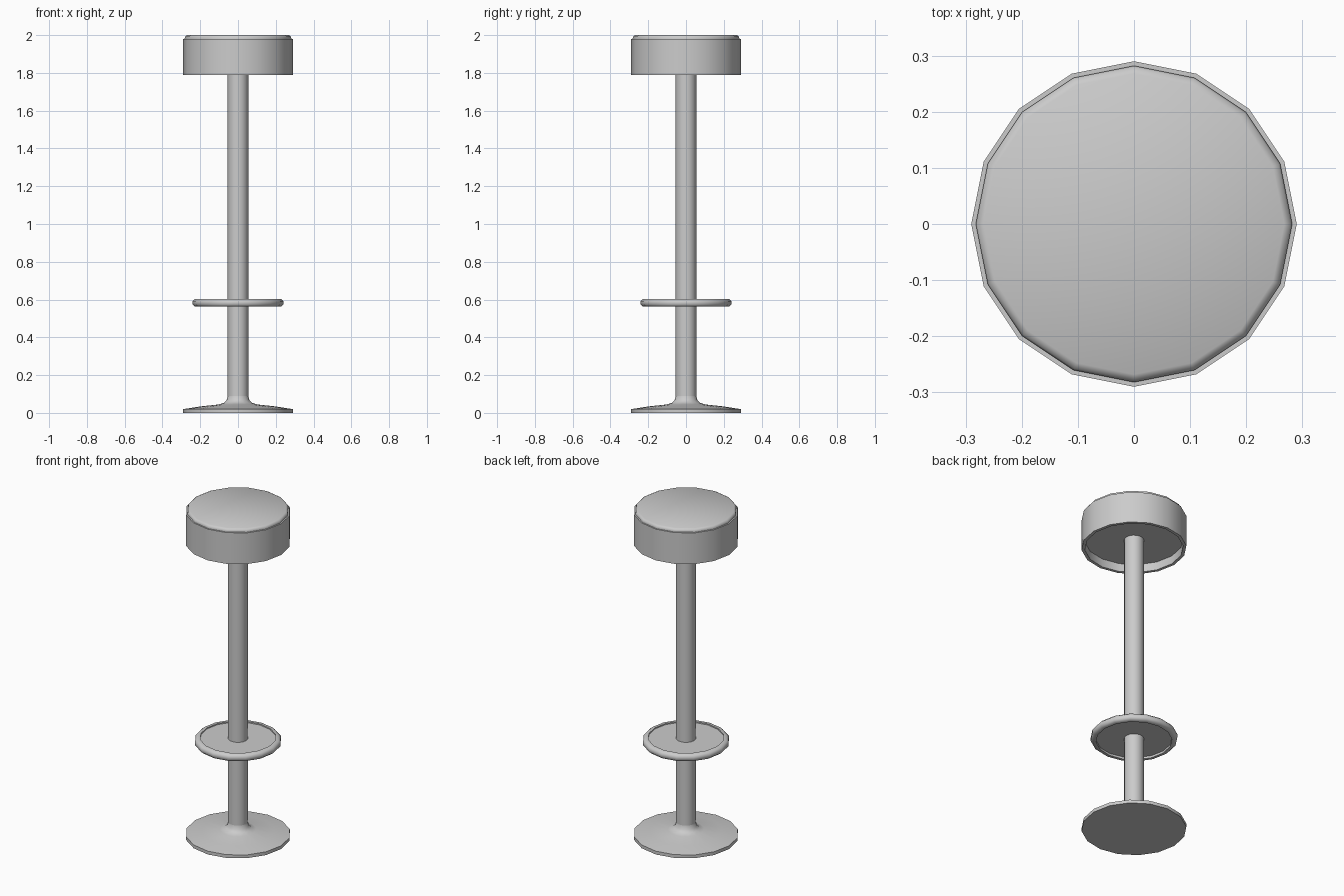
import bpy, bmesh
from math import radians, tau
from mathutils import Matrix

SIDES = 16

cube = bpy.data.objects.get("Cube")
if cube:
    bpy.data.objects.remove(cube)

grey = bpy.data.materials.new("light_grey")
grey.use_nodes = True
colour = (0.6, 0.6, 0.6, 1)
grey.diffuse_color = colour
grey.node_tree.nodes["Principled BSDF"].inputs["Base Color"].default_value = colour


def lathe(name, profile, closed=False, angle=40):
    """Spin (radius, height) points around the vertical axis."""
    bm = bmesh.new()
    verts = [bm.verts.new((r, 0, z)) for r, z in profile]
    edges = [bm.edges.new(pair) for pair in zip(verts, verts[1:])]
    if closed:
        edges.append(bm.edges.new((verts[-1], verts[0])))
    bmesh.ops.spin(bm, geom=verts + edges, cent=(0, 0, 0), axis=(0, 0, 1),
                   angle=tau, steps=SIDES, use_merge=True)
    bmesh.ops.remove_doubles(bm, verts=bm.verts, dist=0.0005)
    bmesh.ops.recalc_face_normals(bm, faces=bm.faces)
    mesh = bpy.data.meshes.new(name)
    bm.to_mesh(mesh)
    bm.free()
    mesh.materials.append(grey)
    obj = bpy.data.objects.new(name, mesh)
    bpy.context.collection.objects.link(obj)
    bpy.ops.object.select_all(action="DESELECT")
    obj.select_set(True)
    bpy.context.view_layer.objects.active = obj
    bpy.ops.object.shade_smooth_by_angle(angle=radians(angle))
    return obj


# Flared foot with a thin rim
lathe("base", [(0, 0), (0.29, 0), (0.29, 0.02), (0.2, 0.034), (0.1, 0.045),
               (0.075, 0.053), (0.06, 0.068), (0.055, 0.09)])

# Straight post from foot to seat
lathe("column", [(0.055, 0.09), (0.055, 1.86)])

# Foot rest: thin plate inside a rounded rim
lathe("foot_rest_plate", [(0, 0.575), (0.222, 0.575), (0.222, 0.597), (0, 0.597)])
lathe("foot_rest_rim", [(0.21, 0.562), (0.228, 0.562), (0.24, 0.573), (0.24, 0.592),
                        (0.228, 0.604), (0.21, 0.604)], closed=True, angle=50)

# Seat band, open underneath
lathe("seat_band", [(0.29, 1.79), (0.29, 1.98), (0.272, 1.98), (0.272, 1.79)],
      closed=True)

# Cushion with a rounded top edge; its underside sits up inside the band
lathe("seat_cushion", [(0, 1.84), (0.28, 1.84), (0.282, 1.985), (0.279, 1.994),
                       (0.268, 2.0), (0, 2.0)], angle=60)
